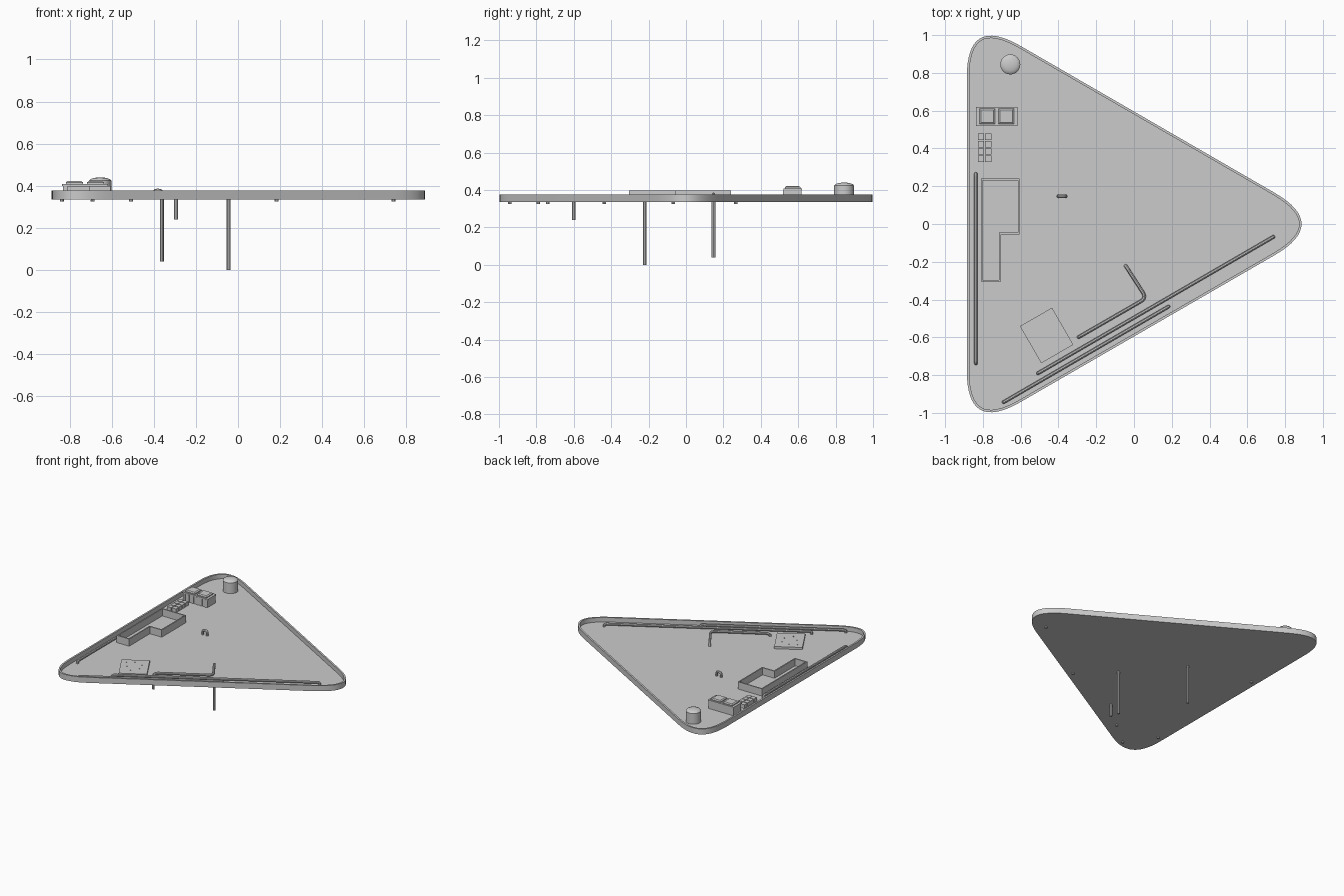
import bpy
import bmesh
import math
from mathutils import Vector, Matrix

cube = bpy.data.objects.get("Cube")
if cube:
    bpy.data.objects.remove(cube)

grey = bpy.data.materials.new("light_grey")
grey.use_nodes = True
colour = (0.6, 0.6, 0.6, 1)
grey.diffuse_color = colour
grey.node_tree.nodes["Principled BSDF"].inputs["Base Color"].default_value = colour

BASE, FLOOR, RIM = 0.335, 0.343, 0.377


def finish(name, bm):
    bmesh.ops.recalc_face_normals(bm, faces=bm.faces)
    mesh = bpy.data.meshes.new(name)
    bm.to_mesh(mesh)
    bm.free()
    mesh.materials.append(grey)
    ob = bpy.data.objects.new(name, mesh)
    bpy.context.collection.objects.link(ob)
    return ob


def smooth(ob):
    bpy.ops.object.select_all(action='DESELECT')
    ob.select_set(True)
    bpy.context.view_layer.objects.active = ob
    bpy.ops.object.shade_smooth_by_angle(angle=math.radians(35))


def rounded(points, dist, steps, closed):
    """Replace the corners of a path with quadratic curves."""
    pts = [Vector(p) for p in points]
    out = []
    for i, p in enumerate(pts):
        if not closed and i in (0, len(pts) - 1):
            out.append(p)
            continue
        a = p + (pts[i - 1] - p).normalized() * dist
        b = p + (pts[(i + 1) % len(pts)] - p).normalized() * dist
        for k in range(steps + 1):
            t = k / steps
            out.append(a * (1 - t) ** 2 + p * 2 * t * (1 - t) + b * t * t)
    return out


def inset(points, width):
    """Offset a clockwise outline inwards with mitred corners."""
    out = []
    for i, p in enumerate(points):
        d1 = (p - points[i - 1]).normalized()
        d2 = (points[(i + 1) % len(points)] - p).normalized()
        n1, n2 = Vector((d1.y, -d1.x, 0)), Vector((d2.y, -d2.x, 0))
        out.append(p + (n1 + n2) * width / (1 + n1.dot(n2)))
    return out


def walled(name, outline, width, bottom, floor, top):
    """Open tray: outer wall, rim, inner wall, floor and underside."""
    bm = bmesh.new()
    inner = inset(outline, width)
    rings = [[bm.verts.new((p.x, p.y, z)) for p in ring] for ring, z in
             ((outline, bottom), (outline, top), (inner, top), (inner, floor))]
    n = len(outline)
    for a, b in zip(rings, rings[1:]):
        for i in range(n):
            j = (i + 1) % n
            bm.faces.new((a[i], a[j], b[j], b[i]))
    bm.faces.new(rings[0])
    bm.faces.new(rings[3])
    return finish(name, bm)


def box(name, x, y, z0, z1, sx, sy, turn=0, taper=1):
    bm = bmesh.new()
    bmesh.ops.create_cube(bm, size=1)
    for v in bm.verts:
        k = taper if v.co.z > 0 else 1
        v.co = Vector((v.co.x * sx * k, v.co.y * sy * k, v.co.z * (z1 - z0)))
    bm.transform(Matrix.Translation((x, y, (z0 + z1) / 2)) @ Matrix.Rotation(turn, 4, 'Z'))
    return finish(name, bm)


def pipe(name, points, radius=0.0095, bend=0.02):
    data = bpy.data.curves.new(name, 'CURVE')
    data.dimensions = '3D'
    data.bevel_depth = radius
    data.bevel_resolution = 2
    data.use_fill_caps = True
    path = rounded(points, bend, 5, False)
    spline = data.splines.new('POLY')
    spline.points.add(len(path) - 1)
    for sp, p in zip(spline.points, path):
        sp.co = (*p, 1)
    data.materials.append(grey)
    ob = bpy.data.objects.new(name, data)
    bpy.context.collection.objects.link(ob)
    bpy.ops.object.select_all(action='DESELECT')
    ob.select_set(True)
    bpy.context.view_layer.objects.active = ob
    bpy.ops.object.convert(target='MESH')
    smooth(bpy.context.object)


# Triangular tray with softly rounded corners
corners = [(-0.885, -1.107, 0), (-0.885, 1.107, 0), (1.03, 0, 0)]
smooth(walled("tray", rounded(corners, 0.33, 16, True), 0.013, BASE, FLOOR, RIM))

# L-shaped open bin
bin_outline = [Vector((x, y, 0)) for x, y in (
    (-0.81, -0.305), (-0.81, 0.24), (-0.605, 0.24),
    (-0.605, -0.055), (-0.705, -0.055), (-0.705, -0.305))]
walled("l_shaped_bin", bin_outline, 0.009, FLOOR - 0.004, FLOOR + 0.001, 0.398)

# Domed drum
bm = bmesh.new()
profile = [(0.053, FLOOR - 0.003), (0.053, 0.424), (0.047, 0.431),
           (0.034, 0.436), (0.018, 0.439), (0, 0.44)]
verts = [bm.verts.new((r, 0, z)) for r, z in profile]
edges = [bm.edges.new(pair) for pair in zip(verts, verts[1:])]
bmesh.ops.spin(bm, geom=verts + edges, axis=(0, 0, 1), cent=(0, 0, 0),
               angle=math.tau, steps=32)
bmesh.ops.remove_doubles(bm, verts=bm.verts, dist=0.0001)
bmesh.ops.translate(bm, verts=bm.verts, vec=(-0.655, 0.845, 0))
smooth(finish("domed_drum", bm))

# Cabinet with slatted front and two raised caps
box("cabinet_body", -0.727, 0.57, FLOOR - 0.003, 0.4, 0.208, 0.094)
box("cabinet_top", -0.727, 0.57, 0.4, 0.409, 0.218, 0.1)
for i in range(6):
    box(f"cabinet_slat_{i + 1}", -0.817 + i * 0.036, 0.522, FLOOR, 0.4, 0.012, 0.006)
for side, x in (("right", -0.777), ("left", -0.677)):
    box(f"cabinet_cap_{side}", x, 0.57, 0.409, 0.416, 0.082, 0.082)
    box(f"cabinet_cap_top_{side}", x, 0.57, 0.416, 0.422, 0.082, 0.082, taper=0.8)

# Two columns of small blocks
for col in range(2):
    for row in range(4):
        box(f"small_block_{col * 4 + row + 1}", -0.81 + col * 0.039,
            0.345 + row * 0.039, FLOOR - 0.003, 0.372, 0.034, 0.034)

# Tilted square panel with little pegs
turn = math.radians(30)
mid = Vector((-0.4625, -0.59, 0))
box("panel", mid.x, mid.y, FLOOR - 0.003, 0.36, 0.196, 0.226, turn)
for i, (u, v) in enumerate(((-0.06, 0.07), (0, 0.07), (0.05, 0.03),
                            (0.04, -0.03), (-0.02, -0.06), (-0.05, 0.0))):
    p = mid + Matrix.Rotation(turn, 3, 'Z') @ Vector((u, v, 0))
    box(f"panel_peg_{i + 1}", p.x, p.y, 0.358, 0.364, 0.006, 0.006, turn)

# Straight pipes whose ends pass through the floor
TOP, STUB = 0.362, 0.325
for name, a, b in (("side_pipe", (-0.837, 0.265), (-0.837, -0.738)),
                   ("outer_pipe", (-0.69, -0.943), (0.183, -0.437)),
                   ("inner_pipe", (-0.508, -0.79), (0.738, -0.068))):
    pipe(name, [(*a, STUB), (*a, TOP), (*b, TOP), (*b, STUB)], bend=0.016)

# Bent pipe with long ends hanging below the tray
pipe("bent_pipe", [(-0.295, -0.6, 0.24), (-0.295, -0.6, TOP), (0.066, -0.392, TOP),
                   (-0.045, -0.22, TOP), (-0.045, -0.22, 0)], bend=0.035)

# Small hooked pipe
pipe("hooked_pipe", [(-0.4, 0.147, FLOOR - 0.003), (-0.4, 0.147, 0.377),
                     (-0.362, 0.147, 0.377), (-0.362, 0.147, 0.04)], bend=0.017)
